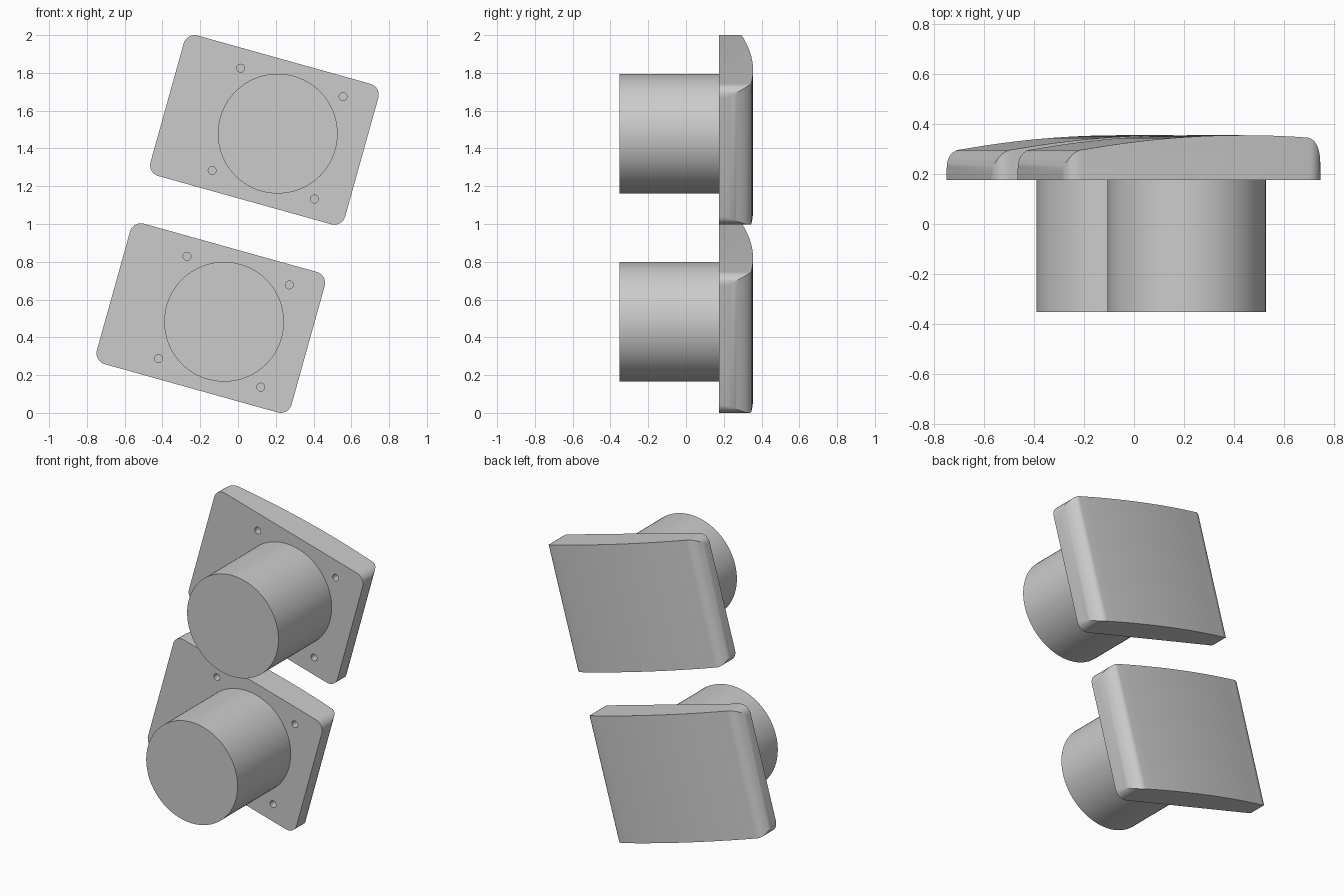
import bpy, bmesh, math
from mathutils import Vector

if "Cube" in bpy.data.objects:
    bpy.data.objects.remove(bpy.data.objects["Cube"])

TILT = math.radians(15.6)
HW, HH, R = 0.535, 0.386, 0.06      # plate half width, half height, corner radius
Y0 = 0.175                          # flat mounting face


def prism(name, pts, push):
    """Extrude a closed loop of points along a vector."""
    bm = bmesh.new()
    face = bm.faces.new([bm.verts.new(p) for p in pts])
    ext = bmesh.ops.extrude_face_region(bm, geom=[face])
    verts = [g for g in ext["geom"] if isinstance(g, bmesh.types.BMVert)]
    bmesh.ops.translate(bm, verts=verts, vec=Vector(push))
    bmesh.ops.recalc_face_normals(bm, faces=bm.faces)
    mesh = bpy.data.meshes.new(name)
    bm.to_mesh(mesh)
    bm.free()
    ob = bpy.data.objects.new(name, mesh)
    bpy.context.collection.objects.link(ob)
    return ob


def disc(cx, cz, r, y, n):
    return [(cx + r * math.cos(2 * math.pi * i / n), y,
             cz + r * math.sin(2 * math.pi * i / n)) for i in range(n)]


def activate(ob):
    bpy.ops.object.select_all(action='DESELECT')
    ob.select_set(True)
    bpy.context.view_layer.objects.active = ob


def boolean(ob, other, op):
    activate(ob)
    mod = ob.modifiers.new("bool", 'BOOLEAN')
    mod.operation, mod.object, mod.solver = op, other, 'EXACT'
    bpy.ops.object.modifier_apply(modifier=mod.name)
    bpy.data.objects.remove(other)


def crown(u):
    return 0.355 - 0.131 * (u - 0.2) ** 2


def end_round(side, u_in, y_low, n=10):
    """Quarter-ellipse rounding from the plate end up to the crowned back."""
    top = crown(side * u_in)
    out = []
    for i in range(n + 1):
        t = math.pi / 2 * i / n
        out.append((side * (u_in + (HW - u_in) * math.cos(t)),
                    y_low + (top - y_low) * math.sin(t)))
    return out


# plate cross-section: flat front, crowned back, rounded ends
right = end_round(1, 0.465, 0.21)
left = end_round(-1, 0.46, 0.20)
n = 20
back = [0.465 - 0.925 * i / n for i in range(1, n)]
profile = ([(-0.56, Y0), (0.56, Y0), (0.56, 0.21)] + right
           + [(u, crown(u)) for u in back] + left[::-1] + [(-0.56, 0.20)])
plate = prism("mounting_plate", [(u, y, -0.5) for u, y in profile], (0, 0, 1))

# trim to a rounded rectangle
outline = []
for k, (sx, sz) in enumerate([(1, 1), (-1, 1), (-1, -1), (1, -1)]):
    for i in range(9):
        a = math.pi / 2 * (k + i / 8)
        outline.append((sx * (HW - R) + R * math.cos(a), 0.1,
                        sz * (HH - R) + R * math.sin(a)))
boolean(plate, prism("outline_cutter", outline, (0, 0.4, 0)), 'INTERSECT')

# four blind screw holes
for sx in (-1, 1):
    for sz in (-1, 1):
        hole = prism("hole_cutter", disc(0.072 + 0.281 * sx, 0.281 * sz, 0.021, 0.1, 24),
                     (0, Y0 - 0.1 + 0.05, 0))
        boolean(plate, hole, 'DIFFERENCE')

# round boss on the mounting face
boss = prism("round_boss", disc(0.073, 0, 0.317, -0.352, 96), (0, Y0 + 0.352, 0))

for ob in (plate, boss):
    activate(ob)
    bpy.ops.object.shade_smooth_by_angle(angle=math.radians(30))

# place the lower pair, then copy it for the upper pair
for ob in (plate, boss):
    name = ob.name
    upper = ob.copy()
    bpy.context.collection.objects.link(upper)
    ob.name, upper.name = "lower_" + name, "upper_" + name
    for o, loc in ((ob, (-0.144, 0, 0.502)), (upper, (0.14, 0, 1.498))):
        o.rotation_euler = (0, TILT, 0)
        o.location = loc
